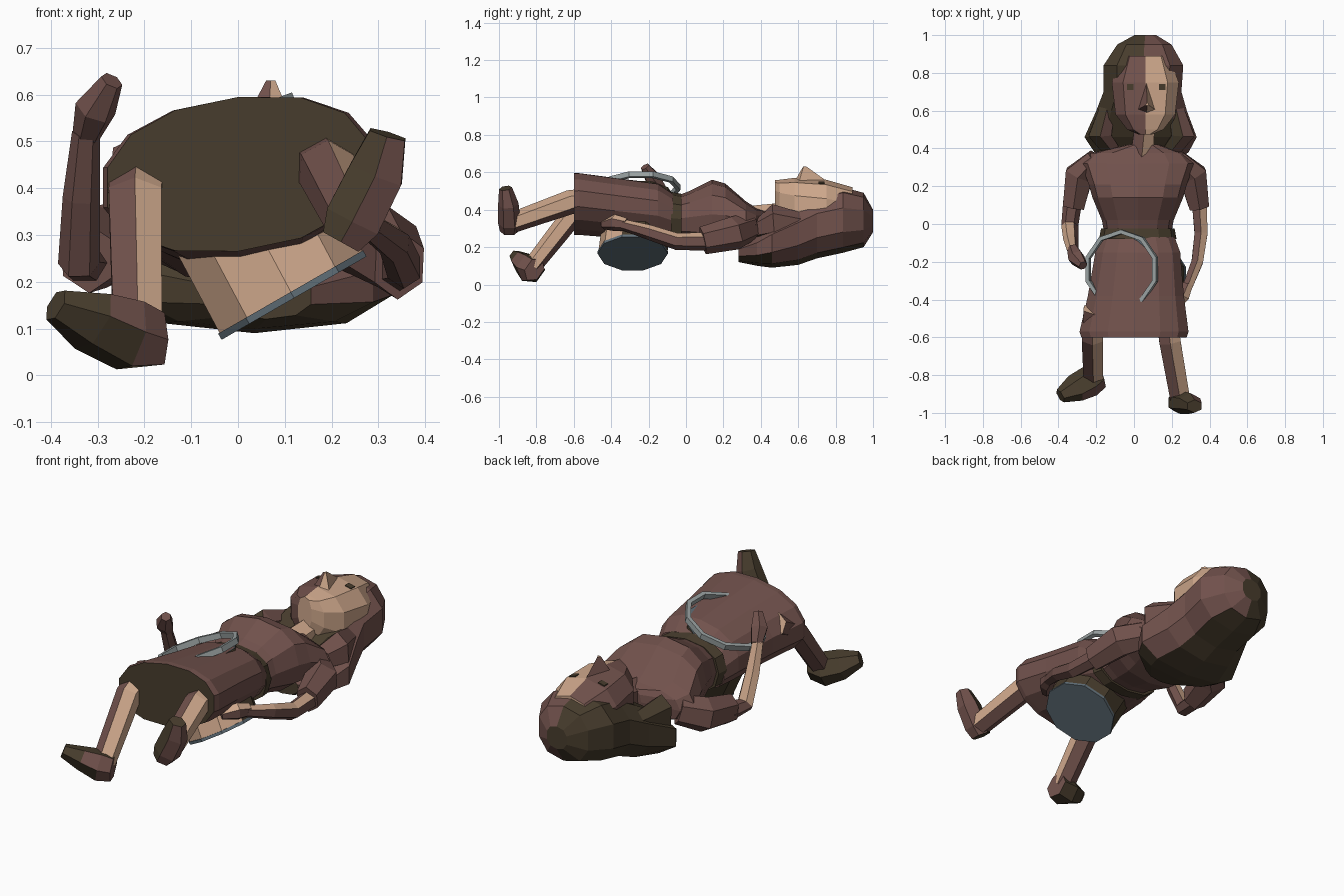
import bpy, bmesh, math
from mathutils import Vector as V


def mat(name, c):
    m = bpy.data.materials.new(name)
    m.diffuse_color = (*c, 1)
    return m


MATS = [mat("tan_skin", (0.62, 0.39, 0.26)), mat("maroon_brown", (0.165, 0.083, 0.072)),
        mat("dark_olive", (0.064, 0.046, 0.026)), mat("light_grey", (0.32, 0.36, 0.36)),
        mat("blue_grey", (0.12, 0.16, 0.19))]
TAN, MAROON, OLIVE, GREY, BLUE = range(5)


def build(name, rings, rule, caps=True):
    """Skin a list of vertex rings; the rule picks each face's colour."""
    bm = bmesh.new()
    rs = [[bm.verts.new(p) for p in r] for r in rings]
    for a, b in zip(rs, rs[1:]):
        for i in range(len(a)):
            j = (i + 1) % len(a)
            bm.faces.new((a[i], a[j], b[j], b[i]))
    if caps:
        bm.faces.new(rs[0])
        bm.faces.new(rs[-1])
    bmesh.ops.recalc_face_normals(bm, faces=bm.faces)
    bm.normal_update()
    me = bpy.data.meshes.new(name)
    for m in MATS:
        me.materials.append(m)
    for f in bm.faces:
        f.material_index = rule(f.normal, f.calc_center_median()) if callable(rule) else rule
    bm.to_mesh(me)
    bm.free()
    ob = bpy.data.objects.new(name, me)
    bpy.context.collection.objects.link(ob)
    return ob


def loft(name, stations, rule, n=10, power=0.85, shear=0.0):
    """Rounded cross-sections along y: (y, cx, cz, rx, rz)."""
    rings = []
    for y, cx, cz, rx, rz in stations:
        ring = []
        for i in range(n):
            a = 2 * math.pi * i / n + math.pi / 2
            c, s = math.cos(a), math.sin(a)
            x = rx * math.copysign(abs(c) ** power, c)
            z = rz * math.copysign(abs(s) ** power, s)
            ring.append((cx + x, y, cz + z + shear * x))
        rings.append(ring)
    return build(name, rings, rule)


def tube(name, pts, rule, up=(0, 0, 1), n=6):
    """Limb through points: ((x, y, z), half width, half height)."""
    rings = []
    for k, (p, w, h) in enumerate(pts):
        t = (V(pts[min(k + 1, len(pts) - 1)][0]) - V(pts[max(k - 1, 0)][0])).normalized()
        s = t.cross(V(up)).normalized()
        u = s.cross(t)
        rings.append([V(p) + s * w * math.cos(a) + u * h * math.sin(a)
                      for a in (2 * math.pi * (i + .5) / n for i in range(n))])
    return build(name, rings, rule)


# Colour rules by direction or side
def face_rule(n, c):
    return TAN if c.x > 0.055 else MAROON


def hair_rule(n, c):
    return MAROON if n.x > 0.12 and n.z > -0.75 else OLIVE


def leg_rule(n, c):
    return TAN if n.x > 0.05 and n.z > -0.25 else MAROON


def right_arm_rule(n, c):
    return TAN if n.x > 0 and n.z > 0.2 else MAROON


def left_arm_rule(n, c):
    return TAN if n.y > 0.1 and n.x < 0.5 else MAROON


def skirt_rule(n, c):
    return OLIVE if n.y < -0.8 else MAROON


def shoe_rule(n, c):
    return MAROON if n.x > 0.3 else OLIVE


# Head, nose and eyes
loft("head", [(0.475, 0.06, 0.47, 0.04, 0.09), (0.50, 0.06, 0.45, 0.10, 0.11),
              (0.58, 0.06, 0.42, 0.165, 0.15), (0.75, 0.06, 0.40, 0.185, 0.16),
              (0.89, 0.06, 0.38, 0.13, 0.14)], face_rule)
build("nose", [[(0.01, 0.60, 0.535), (0.065, 0.58, 0.55), (0.12, 0.60, 0.535), (0.065, 0.75, 0.555)],
               [(0.06, 0.628, 0.63), (0.07, 0.626, 0.63), (0.08, 0.628, 0.63), (0.07, 0.645, 0.63)]],
      face_rule)
for x in (-0.02, 0.15):
    build("eye", [[(x + a * .018, .725 + b * .016, .5445 + d - 0.24 * (abs(x + a * .018 - .06) - .08))
                   for a, b in ((-1, -1), (1, -1), (1, 1), (-1, 1))] for d in (-0.004, 0.004)], OLIVE)
tube("neck", [((0.04, 0.34, 0.33), 0.07, 0.09), ((0.06, 0.55, 0.36), 0.06, 0.08)], face_rule)

# Long hair with locks beside the neck
loft("hair", [(0.28, 0.06, 0.17, 0.10, 0.05), (0.38, 0.04, 0.19, 0.26, 0.09),
              (0.46, 0.035, 0.22, 0.31, 0.13), (0.60, 0.04, 0.27, 0.25, 0.165),
              (0.70, 0.045, 0.315, 0.215, 0.175), (0.84, 0.05, 0.345, 0.22, 0.175),
              (0.95, 0.055, 0.345, 0.15, 0.145), (1.0, 0.06, 0.34, 0.06, 0.06)], hair_rule)
for s in (-1, 1):
    tube("hair_lock", [((0.04 + s * 0.16, 0.39, 0.29), 0.05, 0.06),
                       ((0.04 + s * 0.22, 0.47, 0.33), 0.07, 0.10),
                       ((0.04 + s * 0.17, 0.66, 0.31), 0.04, 0.06)], hair_rule)

# Bodice, belt, skirt
loft("bodice", [(0.42, 0.05, 0.33, 0.08, 0.07), (0.375, 0.02, 0.32, 0.25, 0.09),
                (0.32, 0.02, 0.335, 0.30, 0.11), (0.21, 0.02, 0.37, 0.26, 0.17),
                (0.14, 0.02, 0.375, 0.24, 0.185), (0.02, 0.02, 0.36, 0.19, 0.14),
                (-0.06, 0.02, 0.35, 0.175, 0.12)], MAROON, 12)
loft("belt", [(-0.025, 0.02, 0.35, 0.195, 0.135), (-0.08, 0.02, 0.355, 0.205, 0.14)], OLIVE, 12)
loft("skirt", [(-0.07, 0.02, 0.355, 0.20, 0.13), (-0.15, 0.02, 0.385, 0.23, 0.155),
               (-0.38, 0.01, 0.41, 0.26, 0.16), (-0.57, 0.0, 0.43, 0.295, 0.165),
               (-0.60, 0.0, 0.43, 0.285, 0.165)], skirt_rule, 14, 0.9, 0.1)

# Left arm, bent with the hand raised
tube("left_sleeve", [((-0.20, 0.345, 0.31), 0.06, 0.08), ((-0.29, 0.26, 0.275), 0.085, 0.09),
                     ((-0.32, 0.09, 0.25), 0.065, 0.075)], MAROON)
tube("left_forearm", [((-0.325, 0.12, 0.24), 0.045, 0.05), ((-0.34, -0.01, 0.24), 0.04, 0.045),
                      ((-0.335, -0.08, 0.38), 0.035, 0.04), ((-0.325, -0.14, 0.52), 0.03, 0.03)],
     left_arm_rule, up=(1, 0, 0))
tube("left_hand", [((-0.325, -0.13, 0.51), 0.03, 0.03), ((-0.305, -0.18, 0.57), 0.045, 0.045),
                   ((-0.27, -0.22, 0.63), 0.025, 0.025)], MAROON, up=(1, 0, 0))

# Right arm, reaching under the skirt side
tube("right_sleeve", [((0.22, 0.345, 0.31), 0.06, 0.08), ((0.31, 0.26, 0.275), 0.085, 0.09),
                      ((0.345, 0.09, 0.235), 0.06, 0.075)], MAROON)
tube("right_forearm", [((0.345, 0.12, 0.23), 0.045, 0.05), ((0.355, -0.05, 0.23), 0.04, 0.045),
                       ((0.335, -0.2, 0.28), 0.035, 0.04), ((0.28, -0.34, 0.32), 0.03, 0.03)],
     right_arm_rule)
tube("right_hand", [((0.285, -0.32, 0.32), 0.03, 0.035), ((0.26, -0.38, 0.33), 0.04, 0.045),
                    ((0.21, -0.44, 0.32), 0.025, 0.025)], right_arm_rule)

# Legs and shoes
tube("left_leg", [((-0.21, -0.45, 0.46), 0.065, 0.06), ((-0.22, -0.60, 0.38), 0.065, 0.06),
                  ((-0.215, -0.82, 0.10), 0.06, 0.05)], leg_rule)
tube("right_leg", [((0.17, -0.45, 0.46), 0.065, 0.065), ((0.19, -0.62, 0.44), 0.065, 0.065),
                   ((0.245, -0.93, 0.33), 0.06, 0.055)], leg_rule)
tube("left_shoe", [((-0.165, -0.81, 0.08), 0.05, 0.07), ((-0.23, -0.83, 0.085), 0.085, 0.08),
                   ((-0.31, -0.87, 0.115), 0.08, 0.06), ((-0.39, -0.91, 0.15), 0.04, 0.035)],
     shoe_rule, up=(0, 0.6, 0.8))
tube("right_shoe", [((0.22, -0.945, 0.285), 0.05, 0.05), ((0.245, -0.945, 0.33), 0.07, 0.06),
                    ((0.295, -0.95, 0.43), 0.068, 0.055), ((0.32, -0.965, 0.515), 0.045, 0.035)],
     shoe_rule, up=(0, 1, 0))

# Tilted drum passing through the skirt, with a rim showing on top
AX = V((-0.5, 0, 0.87)).normalized()
FWD = V((0, 1, 0))


def ring(c, ax, r, t=0.0, n=10):
    side = V((ax.z, 0, -ax.x))
    return [V(c) + ax * t + (side * math.cos(a) + FWD * math.sin(a)) * r
            for a in (2 * math.pi * (i + .5) / n for i in range(n))]


def rim(name, c, ax, r, h, w, colour):
    build(name, [ring(c, ax, r, 0), ring(c, ax, r, h), ring(c, ax, r - w, h),
                 ring(c, ax, r - w, 0), ring(c, ax, r, 0)], colour, caps=False)


def drum_rule(n, c):
    return BLUE if abs(n.dot(AX)) > 0.7 else (TAN if n.y < -0.1 else OLIVE)


BASE = V((0.12, -0.285, 0.165))
build("drum", [ring(BASE, AX, 0.185), ring(BASE + V((-0.16, 0.04, 0.30)), AX, 0.185)], drum_rule)
rim("lower_rim", BASE, AX, 0.188, 0.015, 0.02, BLUE)
rim("upper_rim", (-0.06, -0.24, 0.505), V((-0.36, 0, 0.93)).normalized(), 0.21, 0.03, 0.022, GREY)
